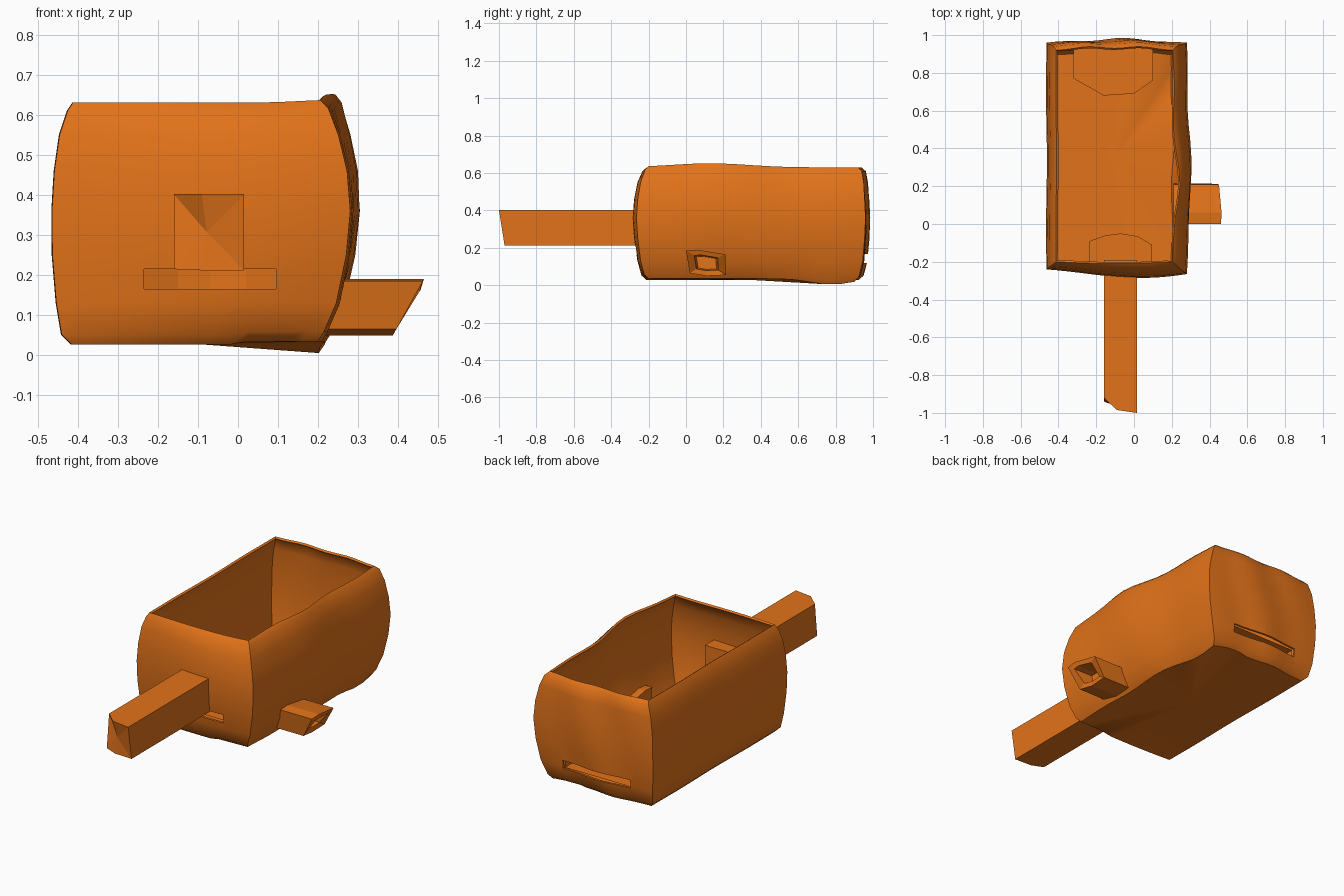
import bpy, bmesh
from math import sin, pi, exp

if "Cube" in bpy.data.objects:
    bpy.data.objects.remove(bpy.data.objects["Cube"])

orange = bpy.data.materials.new("orange")
orange.diffuse_color = (0.76, 0.17, 0.01, 1)
orange.use_nodes = True
orange.node_tree.nodes["Principled BSDF"].inputs["Base Color"].default_value = orange.diffuse_color


def make(name, bm):
    bmesh.ops.recalc_face_normals(bm, faces=bm.faces)
    me = bpy.data.meshes.new(name)
    bm.to_mesh(me)
    bm.free()
    ob = bpy.data.objects.new(name, me)
    bpy.context.collection.objects.link(ob)
    me.materials.append(orange)
    return ob


def loft(name, rings, start=True, end=True):
    """Skin closed rings of points, with optional end caps."""
    bm = bmesh.new()
    vs = [[bm.verts.new(p) for p in r] for r in rings]
    n = len(vs[0])
    for a, b in zip(vs, vs[1:]):
        for i in range(n):
            j = (i + 1) % n
            bm.faces.new((a[i], a[j], b[j], b[i]))
    for ring, want in ((vs[0], start), (vs[-1], end)):
        if want:
            c = bm.verts.new(sum((v.co for v in ring), ring[0].co * 0) / n)
            for i in range(n):
                bm.faces.new((ring[i], ring[(i + 1) % n], c))
    return make(name, bm)


def prism(name, outline, z0, z1):
    return loft(name, [[(x, y, z) for x, y in outline] for z in (z0, z1)])


# Body: lumpy open box; rows are z, left, right, front, back
levels = [
    (.035, -.415, .20, -.200, .900), (.06, -.440, .215, -.215, .925),
    (.13, -.453, .245, -.225, .945), (.25, -.463, .270, -.235, .955),
    (.36, -.464, .280, -.240, .960), (.46, -.458, .272, -.235, .955),
    (.55, -.445, .250, -.225, .950), (.61, -.425, .225, -.210, .940),
    (.63, -.412, .205, -.200, .920)]
N = 14
rings = []
for k, (z, xl, xr, yf, yb) in enumerate(levels):
    t = k / (len(levels) - 1)
    m = sin(pi * t)
    ring = []
    for side in range(4):
        for i in range(N):
            u = i / N
            a = sin(pi * u)
            if side == 0:      # front, fullest around the handle
                x, y = xl + (xr - xl) * u, yf - a * (.01 + .035 * m * u) - .025 * m * u
            elif side == 1:    # right, wavy
                yc = yf - .025 * m
                x = xr + a * (.012 + .009 * sin(13 * u + 2.5 * t)) + .022 * t * exp(-((u - .33) / .15) ** 2)
                y = yc + (yb - yc) * u
            elif side == 2:    # back, gentle ripples
                x = xr + (xl - xr) * u
                y = yb + a * (.018 + .008 * sin(12 * u + 5 * t))
            else:              # left, nearly straight
                x, y = xl - .003 * a * sin(9 * u), yb + (yf - yb) * u
            zz = z
            if k < 2:
                zz -= .033 * exp(-((x - .22) / .08) ** 2 - ((y - .78) / .15) ** 2) + .008 * (x < 0)
            if k > 6:
                zz += .022 * exp(-((x - .24) / .12) ** 2 - ((y - .12) / .3) ** 2)
            ring.append((x, y, zz))
    rings.append(ring)
body = loft("box_body", rings, end=False)
sol = body.modifiers.new("wall", 'SOLIDIFY')
sol.thickness, sol.offset = .012, -1

# Slots through the end walls, each leading into a thin inner pocket
front_pocket = [(-.235, -.235), (-.235, -.09), (-.15, -.06), (-.07, -.05), (.02, -.065), (.095, -.11), (.095, -.235)]
back_pocket = [(.10, .935), (.10, .76), (0, .69), (-.16, .68), (-.32, .77), (-.32, .935)]
cutters = []
for name, pts, z0, z1, out in (("front_slot_pocket", front_pocket, .165, .215, -.4),
                               ("back_slot_pocket", back_pocket, .12, .168, 1.1)):
    bm = bmesh.new()
    low = [bm.verts.new((x, y, z0)) for x, y in pts]
    top = [bm.verts.new((x, y, z1)) for x, y in pts]
    bm.faces.new(low)
    bm.faces.new(top)
    for i in range(len(pts) - 1):
        bm.faces.new((low[i], low[i + 1], top[i + 1], top[i]))
    make(name, bm)
    xa, xb, yi = pts[0][0], pts[-1][0], pts[0][1] - (.1 if out > 0 else -.1)
    cut = prism("slot_cutter", [(xa, yi), (xb, yi), (xb, out), (xa, out)], z0, z1)
    cut.hide_render = True
    cutters.append(cut)
    b = body.modifiers.new("slot", 'BOOLEAN')
    b.object, b.operation, b.solver = cut, 'DIFFERENCE', 'EXACT'

bpy.ops.object.select_all(action='DESELECT')
body.select_set(True)
bpy.context.view_layer.objects.active = body
bpy.ops.object.convert(target='MESH')
bpy.ops.object.shade_smooth_by_angle(angle=.7)
for c in cutters:
    bpy.data.objects.remove(c)

# Handle: square bar with a slightly rounded outer end
end = [(-.16, -.94, .215), (-.09, -.965, .212), (.015, -.97, .212),
       (.015, -1, .402), (-.09, -.985, .402), (-.16, -.92, .402)]
loft("handle", [end, [(x, -.19, z) for x, y, z in end]])

# Side spout: stubby faceted tube with a slanted, hollow mouth
yz = [(0, .185), (.06, .19), (.21, .165), (.215, .055), (.11, .05), (.02, .065)]
cy, cz = .11, .12


def spout_ring(s, x0, slope):
    return [(x0 + slope * (z - cz), cy + (y - cy) * s, cz + (z - cz) * s) for y, z in yz]


loft("side_spout", [spout_ring(1, .21, 0), spout_ring(1, .425, .55),
                    spout_ring(.6, .42, .5), spout_ring(.5, .34, 0)])
